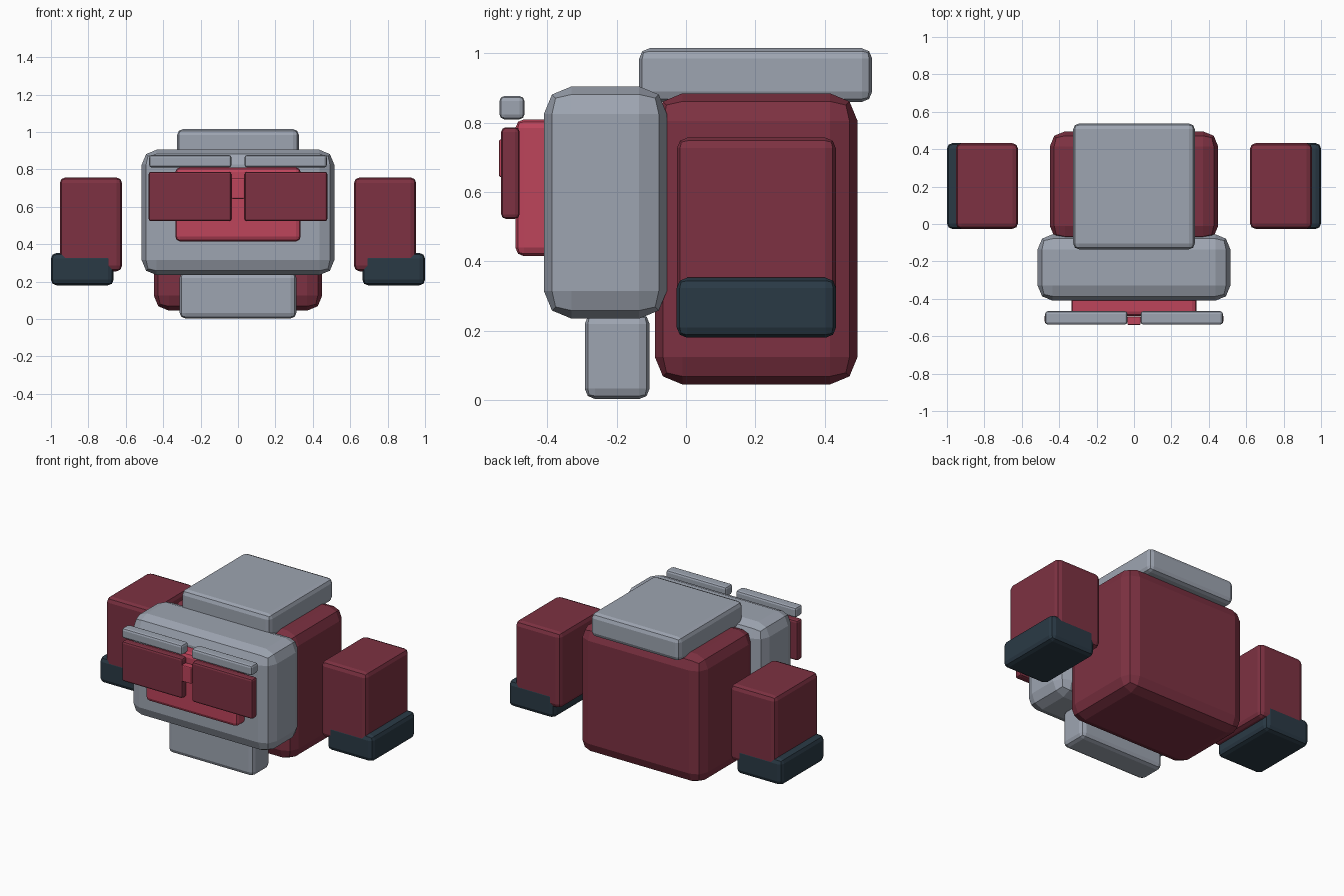
import bpy

if "Cube" in bpy.data.objects:
    bpy.data.objects.remove(bpy.data.objects["Cube"])


def material(name, rgb):
    m = bpy.data.materials.new(name)
    m.diffuse_color = (*rgb, 1)
    m.use_nodes = True
    m.node_tree.nodes["Principled BSDF"].inputs["Base Color"].default_value = m.diffuse_color
    return m


GREY = material("cool_grey", (0.34, 0.375, 0.44))
MAROON = material("maroon", (0.205, 0.031, 0.054))
RED = material("bright_red", (0.51, 0.058, 0.105))
NAVY = material("dark_slate", (0.023, 0.042, 0.06))


def block(name, x, y, z, mat, bevel, segments=2):
    """Bevelled box spanning the given (min, max) ranges."""
    spans = (x, y, z)
    bpy.ops.mesh.primitive_cube_add(size=1, location=[(a + b) / 2 for a, b in spans])
    ob = bpy.context.object
    ob.name = name
    ob.scale = [b - a for a, b in spans]
    bpy.ops.object.transform_apply(location=False, rotation=False, scale=True)
    mod = ob.modifiers.new("rounded_edges", 'BEVEL')
    mod.width = bevel
    mod.segments = segments
    ob.data.materials.append(mat)
    return ob


def pair(name, x, y, z, mat, bevel):
    """The same block on both sides of the centre."""
    block("right_" + name, x, y, z, mat, bevel)
    block("left_" + name, (-x[1], -x[0]), y, z, mat, bevel)


# Torso and head
block("body", (-0.45, 0.45), (-0.09, 0.495), (0.045, 0.885), MAROON, 0.08)
block("head", (-0.515, 0.515), (-0.41, -0.055), (0.235, 0.905), GREY, 0.08)

# Slab on top and block under the head
block("top_slab", (-0.325, 0.325), (-0.135, 0.537), (0.86, 1.015), GREY, 0.03)
block("chin", (-0.312, 0.312), (-0.292, -0.105), (0.003, 0.25), GREY, 0.03)

# Face plate, lenses, bridge and brows
block("face_plate", (-0.335, 0.335), (-0.492, -0.36), (0.415, 0.81), RED, 0.025)
pair("lens", (0.035, 0.478), (-0.533, -0.48), (0.523, 0.787), MAROON, 0.013)
block("bridge", (-0.036, 0.036), (-0.54, -0.495), (0.643, 0.752), RED, 0.006)
pair("brow", (0.035, 0.475), (-0.538, -0.466), (0.81, 0.877), GREY, 0.014)

# Floating arms with dark hands
pair("arm", (0.62, 0.953), (-0.026, 0.432), (0.255, 0.757), MAROON, 0.03)
pair("hand", (0.665, 1.0), (-0.027, 0.433), (0.18, 0.353), NAVY, 0.03)
